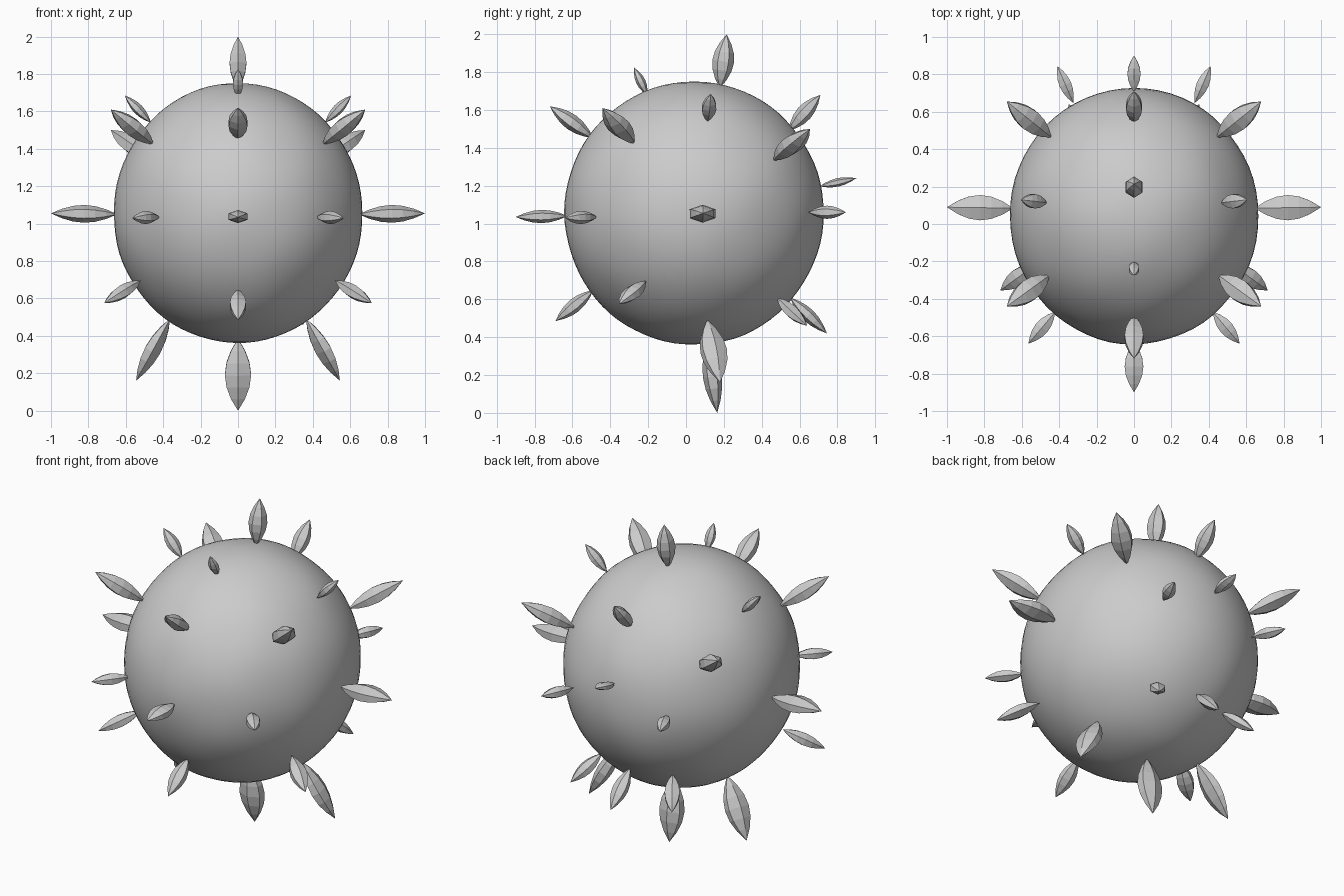
import bpy, bmesh, math
from mathutils import Vector, noise

cube = bpy.data.objects.get("Cube")
if cube:
    bpy.data.objects.remove(cube, do_unlink=True)

grey = bpy.data.materials.new("plain grey")
grey.use_nodes = True
COLOUR = (0.6, 0.6, 0.6, 1)
grey.diffuse_color = COLOUR
grey.node_tree.nodes["Principled BSDF"].inputs["Base Color"].default_value = COLOUR


def finish(bm, name, smooth):
    bmesh.ops.recalc_face_normals(bm, faces=bm.faces)
    for face in bm.faces:
        face.smooth = smooth
    mesh = bpy.data.meshes.new(name)
    bm.to_mesh(mesh)
    bm.free()
    mesh.materials.append(grey)
    obj = bpy.data.objects.new(name, mesh)
    bpy.context.collection.objects.link(obj)
    return obj


def spike(name, base, tip, wide, thick, sides=6, rings=6):
    """Faceted leaf-shaped spike, pointed at both ends."""
    base, tip = Vector(base), Vector(tip)
    axis = (tip - base).normalized()
    base = base - axis * 0.015
    across = Vector((0, 0, 1)).cross(axis).normalized()
    if abs(base.x) < 0.01:
        across = Vector((1, 0, 0))
    up = axis.cross(across)
    bm = bmesh.new()
    loops = []
    for i in range(1, rings):
        t = i / rings
        r = math.sin(math.pi * t) ** 0.9
        loop = []
        for k in range(sides):
            a = math.tau * (k + 0.5) / sides
            offset = across * math.cos(a) * wide / 1.73 + up * math.sin(a) * thick / 2
            loop.append(bm.verts.new(base.lerp(tip, t) + offset * r))
        loops.append(loop)
    ends = bm.verts.new(base), bm.verts.new(tip)
    for k in range(sides):
        n = (k + 1) % sides
        bm.faces.new((ends[0], loops[0][n], loops[0][k]))
        bm.faces.new((ends[1], loops[-1][k], loops[-1][n]))
        for low, high in zip(loops, loops[1:]):
            bm.faces.new((low[k], low[n], high[n], high[k]))
    return finish(bm, name, False)


# Round, slightly lumpy body
bm = bmesh.new()
bmesh.ops.create_uvsphere(bm, u_segments=64, v_segments=40, radius=1)
for v in bm.verts:
    lump = 1 + 0.008 * noise.noise(v.co * 2.5)
    v.co = Vector((v.co.x * 0.665, v.co.y * 0.685, v.co.z * 0.695)) * lump
    v.co += Vector((0, 0.042, 1.055))
finish(bm, "body", True)

# Spikes on the centre line: name, base (y, z), tip (y, z), width, thickness
centre = [
    ("top_spike", (0.18, 1.73), (0.215, 2.0), 0.09, 0.115),
    ("crown_front_spike", (-0.21, 1.69), (-0.275, 1.825), 0.055, 0.05),
    ("upper_front_spike", (-0.5, 1.46), (-0.72, 1.62), 0.1, 0.085),
    ("front_spike", (-0.64, 1.04), (-0.9, 1.035), 0.1, 0.07),
    ("lower_front_spike", (-0.5, 0.64), (-0.69, 0.485), 0.085, 0.075),
    ("bottom_spike", (0.115, 0.37), (0.165, 0.0), 0.14, 0.1),
    ("lower_back_spike", (0.56, 0.6), (0.745, 0.42), 0.085, 0.07),
    ("back_spike", (0.72, 1.2), (0.9, 1.24), 0.07, 0.045),
    ("upper_back_spike", (0.55, 1.5), (0.71, 1.68), 0.085, 0.085),
]
for name, b, t, wide, thick in centre:
    spike(name, (0, *b), (0, *t), wide, thick)

# Mirrored pairs: name, base, tip, width, thickness
pairs = [
    ("side_spike", (0.66, 0.085, 1.05), (1.0, 0.09, 1.055), 0.135, 0.095),
    ("upper_front_side_spike", (0.46, -0.28, 1.43), (0.68, -0.44, 1.61), 0.115, 0.1),
    ("upper_back_side_spike", (0.45, 0.47, 1.34), (0.68, 0.655, 1.5), 0.115, 0.1),
    ("upper_side_spike", (0.475, 0.115, 1.55), (0.605, 0.13, 1.685), 0.075, 0.055),
    ("front_side_spike", (0.43, -0.48, 1.035), (0.565, -0.64, 1.03), 0.075, 0.07),
    ("lower_side_spike", (0.53, -0.22, 0.69), (0.715, -0.355, 0.575), 0.09, 0.075),
    ("back_side_spike", (0.33, 0.66, 1.06), (0.41, 0.845, 1.06), 0.065, 0.07),
    ("bottom_side_spike", (0.37, 0.115, 0.48), (0.545, 0.18, 0.16), 0.135, 0.09),
    ("lower_back_side_spike", (0.25, 0.49, 0.6), (0.35, 0.64, 0.46), 0.085, 0.07),
]
for name, b, t, wide, thick in pairs:
    for label, s in (("left_", 1), ("right_", -1)):
        spike(label + name, (s * b[0], *b[1:]), (s * t[0], *t[1:]), wide, thick)
